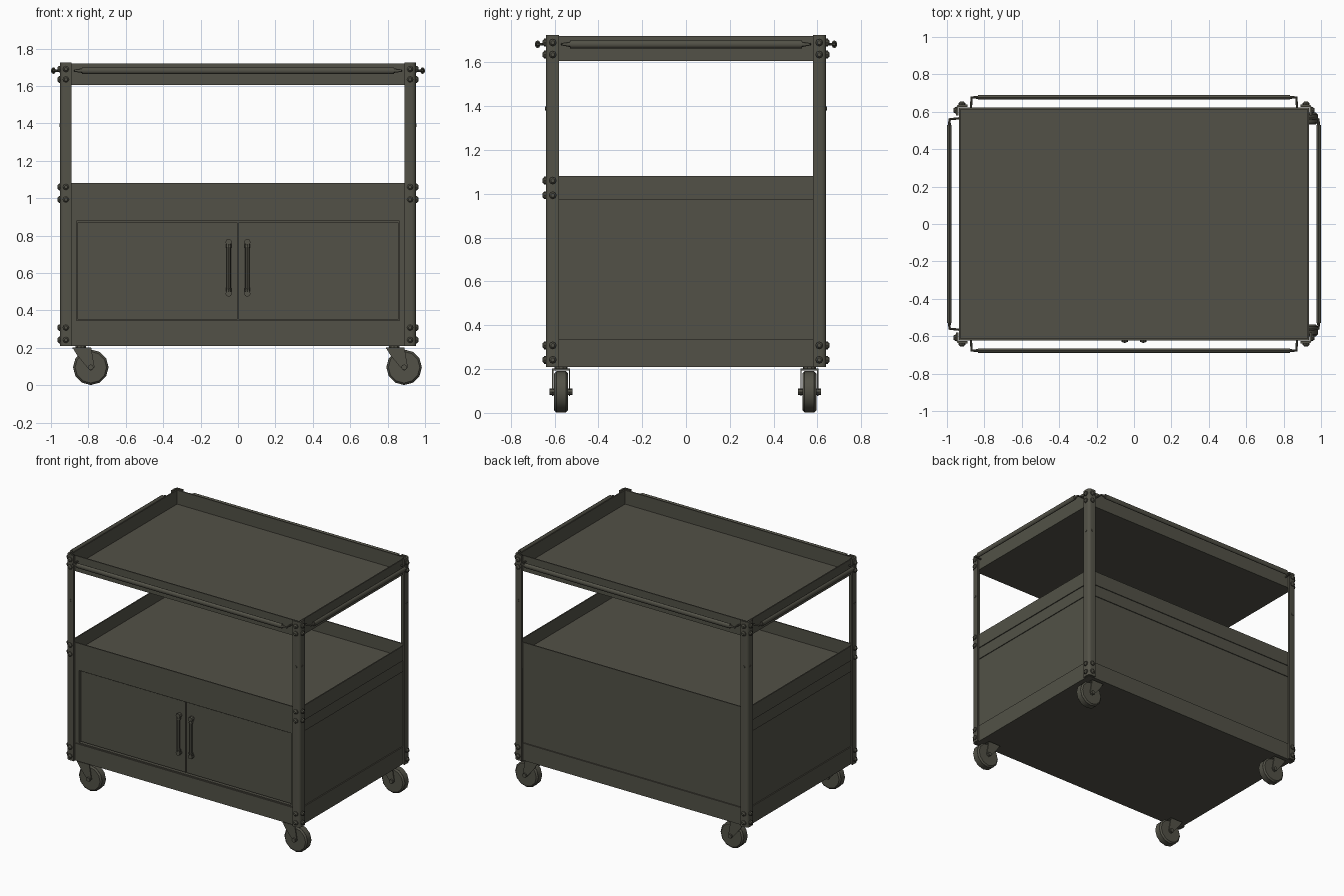
import bpy, bmesh, math
from mathutils import Vector, Matrix

if "Cube" in bpy.data.objects:
    bpy.data.objects.remove(bpy.data.objects["Cube"])

paint = bpy.data.materials.new("dark olive grey")
paint.diffuse_color = (0.085, 0.083, 0.063, 1)
paint.use_nodes = True
paint.node_tree.nodes["Principled BSDF"].inputs["Base Color"].default_value = paint.diffuse_color


def finish(name, bm, smooth=False):
    bmesh.ops.recalc_face_normals(bm, faces=bm.faces)
    me = bpy.data.meshes.new(name)
    bm.to_mesh(me)
    bm.free()
    me.materials.append(paint)
    ob = bpy.data.objects.new(name, me)
    bpy.context.collection.objects.link(ob)
    if smooth:
        bpy.ops.object.select_all(action='DESELECT')
        ob.select_set(True)
        bpy.context.view_layer.objects.active = ob
        bpy.ops.object.shade_smooth_by_angle(angle=math.radians(40))
    return ob


def box(bm, x0, x1, y0, y1, z0, z1):
    m = Matrix.Translation(((x0 + x1) / 2, (y0 + y1) / 2, (z0 + z1) / 2))
    m = m @ Matrix.Diagonal((abs(x1 - x0), abs(y1 - y0), abs(z1 - z0), 1))
    bmesh.ops.create_cube(bm, size=1, matrix=m)


def rod(bm, a, b, r, n=8, r2=None, squash=None):
    a, b = Vector(a), Vector(b)
    m = Matrix.Translation((a + b) / 2)
    if squash:
        m = m @ Matrix.Diagonal((*squash, 1))
    m = m @ (b - a).to_track_quat('Z', 'Y').to_matrix().to_4x4()
    bmesh.ops.create_cone(bm, cap_ends=True, segments=n, radius1=r,
                          radius2=r if r2 is None else r2, depth=(b - a).length, matrix=m)


def prism(bm, pts, offset):
    """Extrude a closed outline of 3D points by an offset vector."""
    f = bm.faces.new([bm.verts.new(p) for p in pts])
    r = bmesh.ops.extrude_face_region(bm, geom=[f])
    bmesh.ops.translate(bm, vec=offset, verts=[v for v in r['geom'] if isinstance(v, bmesh.types.BMVert)])
    # the base face is kept so that the prism is closed
    if not f.is_valid:
        bmesh.ops.holes_fill(bm, edges=bm.edges)


# trays: floor with four upright walls
def tray(name, z0, z1, hx=0.935, hy=0.622, t=0.012):
    bm = bmesh.new()
    box(bm, -hx, hx, -hy, hy, z0, z1)
    top = max(bm.faces, key=lambda f: f.calc_center_median().z)
    bmesh.ops.inset_region(bm, faces=[top], thickness=t)
    r = bmesh.ops.extrude_face_region(bm, geom=[top])
    bmesh.ops.translate(bm, vec=(0, 0, -(z1 - z0 - t)),
                        verts=[v for v in r['geom'] if isinstance(v, bmesh.types.BMVert)])
    if top.is_valid:
        bm.faces.remove(top)
    finish(name, bm)


tray("top_tray", 1.605, 1.72)
tray("middle_tray", 0.972, 1.08)
tray("bottom_tray", 0.21, 0.337)

# cabinet body with upper band
bm = bmesh.new()
box(bm, -0.922, 0.922, -0.59, 0.61, 0.23, 0.886)
box(bm, -0.928, 0.928, -0.617, 0.616, 0.886, 0.975)
finish("cabinet_body", bm)

# front frame around the doors
bm = bmesh.new()
box(bm, -0.922, 0.922, -0.615, -0.585, 0.877, 0.89)
box(bm, -0.922, 0.922, -0.615, -0.585, 0.33, 0.345)
for s in (-1, 1):
    box(bm, s * 0.922, s * 0.864, -0.615, -0.585, 0.335, 0.886)
finish("door_frame", bm)

# doors and handles
for s, side in ((-1, "left"), (1, "right")):
    bm = bmesh.new()
    box(bm, s * 0.004, s * 0.857, -0.604, -0.588, 0.352, 0.87)
    finish(side + "_door", bm)
    bm = bmesh.new()
    x = s * 0.05
    for z in (0.49, 0.765):
        rod(bm, (x, -0.6, z), (x, -0.63, z), 0.017)
        d = 0.03 if z < 0.6 else -0.03
        rod(bm, (x, -0.612, z), (x, -0.622, z + d), 0.015)
    rod(bm, (x, -0.622, 0.5), (x, -0.622, 0.755), 0.012)
    finish(side + "_door_handle", bm, True)

# corner posts: angle section with a rounded outer bend, plus bolts
for sx in (-1, 1):
    for sy in (-1, 1):
        label = ("front" if sy < 0 else "back") + ("_left" if sx < 0 else "_right")
        X, Y, w, t, r = 0.951, 0.64, 0.06, 0.014, 0.022
        prof = [(X - w, Y - t), (X - w, Y)]
        for i in range(5):
            a = math.pi / 2 * (1 - i / 4)
            prof.append((X - r + r * math.cos(a), Y - r + r * math.sin(a)))
        prof += [(X, Y - w), (X - t, Y - w), (X - t, Y - t)]
        bm = bmesh.new()
        prism(bm, [(sx * px, sy * py, 0.21) for px, py in prof], (0, 0, 1.515))
        finish(label + "_post", bm, True)

        bm = bmesh.new()
        for z in (1.69, 1.635, 1.06, 0.993, 0.308, 0.242):
            if not (sy > 0 and 0.5 < z < 1.5):
                for p, q in (((sx * 0.92, sy * 0.638, z), (0, sy, 0)),
                             ((sx * 0.949, sy * 0.608, z), (sx, 0, 0))):
                    p, q = Vector(p), Vector(q)
                    rod(bm, p, p + q * 0.009, 0.018, 8)
                    rod(bm, p + q * 0.009, p + q * 0.017, 0.016, 8, 0.009)
        rod(bm, (sx * 0.92, sy * 0.638, 1.39), (sx * 0.92, sy * 0.643, 1.39), 0.009)
        rod(bm, (sx * 0.949, sy * 0.608, 1.39), (sx * 0.954, sy * 0.608, 1.39), 0.009)
        finish(label + "_bolts", bm)

# push rails on all four sides of the top tray
for s in (-1, 1):
    bm = bmesh.new()
    y, z = s * 0.677, 1.682
    rod(bm, (-0.835, y, z), (0.835, y, z), 0.018, 10, squash=(1, 0.7, 1))
    for e in (-1, 1):
        rod(bm, (e * 0.835, y, z), (e * 0.875, y, z), 0.012, 8, 0.006, squash=(1, 0.7, 1))
        rod(bm, (e * 0.868, y, z), (e * 0.872, s * 0.62, z), 0.006)
    finish(("front" if s < 0 else "back") + "_rail", bm, True)
    bm = bmesh.new()
    x = s * 0.987
    rod(bm, (x, -0.53, z), (x, 0.53, z), 0.018, 10, squash=(0.7, 1, 1))
    for e in (-1, 1):
        rod(bm, (x, e * 0.53, z), (x, e * 0.565, z), 0.012, 8, 0.006, squash=(0.7, 1, 1))
        rod(bm, (x, e * 0.56, z), (s * 0.935, e * 0.565, z), 0.006)
    finish(("left" if s < 0 else "right") + "_rail", bm, True)

# casters, all trailing towards +x
for px, side in ((-0.84, "left"), (0.835, "right")):
    for y, end in ((-0.57, "front"), (0.563, "back")):
        cx, cz = px + 0.053, 0.096
        bm = bmesh.new()
        rod(bm, (cx, y - 0.032, cz), (cx, y - 0.022, cz), 0.084, 12, 0.094)
        rod(bm, (cx, y - 0.022, cz), (cx, y + 0.022, cz), 0.095, 12)
        rod(bm, (cx, y + 0.022, cz), (cx, y + 0.032, cz), 0.094, 12, 0.084)
        finish(end + "_" + side + "_wheel", bm, True)
        bm = bmesh.new()
        box(bm, px - 0.045, px + 0.055, y - 0.04, y + 0.04, 0.194, 0.202)
        rod(bm, (px, y, 0.2), (px, y, 0.215), 0.03, 10)
        for s in (-1, 1):
            outline = [(px - 0.045, 0.202), (px + 0.055, 0.202), (px + 0.06, 0.17),
                       (cx + 0.02, cz), (cx, cz - 0.02), (cx - 0.02, cz), (px - 0.02, 0.16)]
            prism(bm, [(a, y + s * 0.035, b) for a, b in outline], (0, s * 0.006, 0))
        rod(bm, (cx, y - 0.053, cz), (cx, y + 0.053, cz), 0.015, 8)
        finish(end + "_" + side + "_caster_fork", bm)
